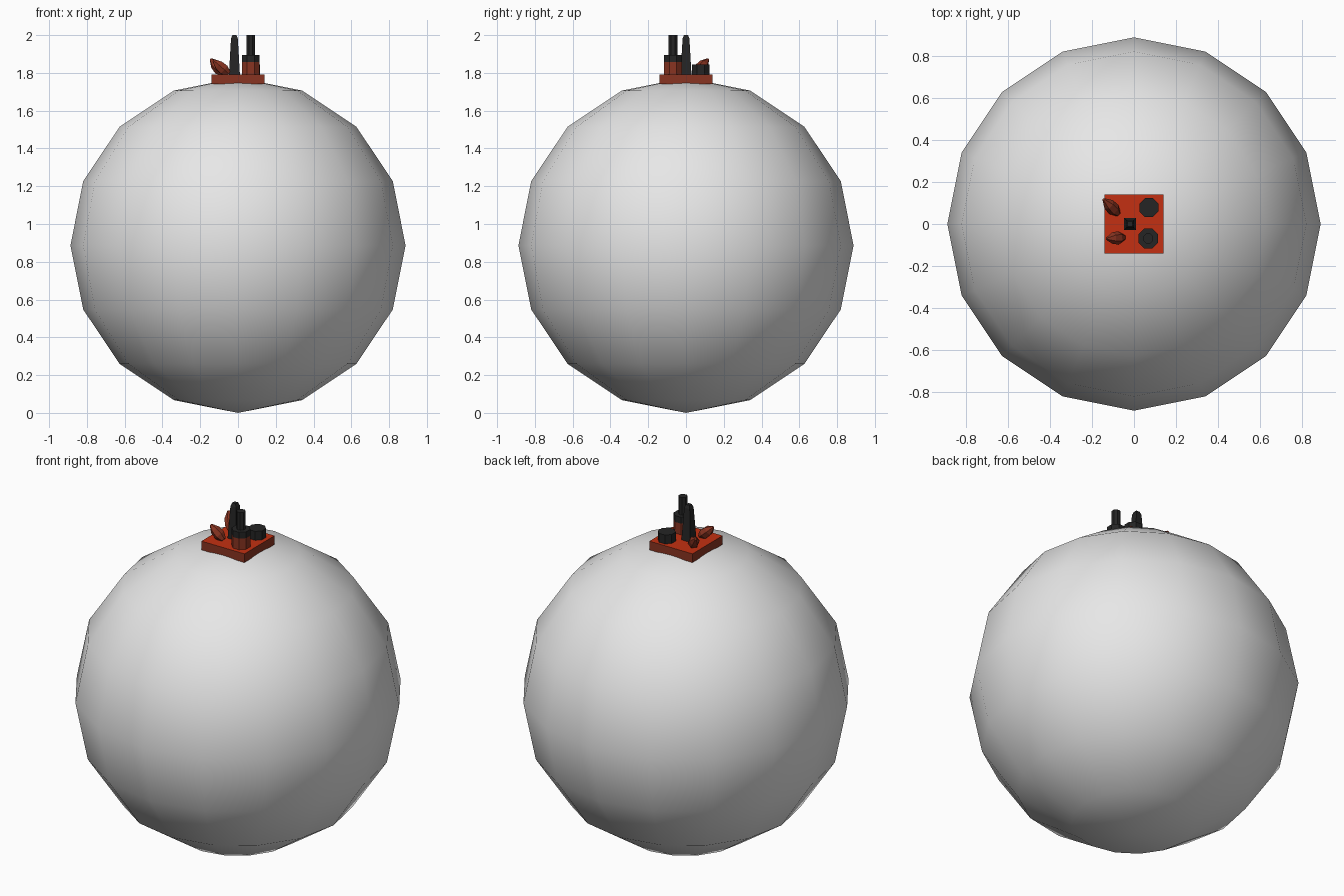
import bpy, bmesh, math
from mathutils import Vector

if "Cube" in bpy.data.objects:
    bpy.data.objects.remove(bpy.data.objects["Cube"])


def mat(name, rgb):
    m = bpy.data.materials.new(name)
    m.diffuse_color = (*rgb, 1)
    m.use_nodes = True
    m.node_tree.nodes["Principled BSDF"].inputs["Base Color"].default_value = m.diffuse_color
    return m


GREY = mat("pale grey", (0.8, 0.8, 0.8))
RED = mat("bright rust red", (0.55, 0.03, 0.006))
BROWN = mat("dark rust brown", (0.25, 0.034, 0.015))
BLACK = mat("charcoal", (0.018, 0.018, 0.018))


def lathe(name, profile, sides, mats, base, tip=None, turn=0.0, pick=None):
    """Loft rings of (radius, height) with a few flat sides, optionally leaning to a tip."""
    bm = bmesh.new()
    rings = []
    for r, h in profile:
        rings.append([bm.verts.new((r * math.cos(turn + math.tau * i / sides),
                                    r * math.sin(turn + math.tau * i / sides), h))
                      for i in range(sides)])
    for a, b in zip(rings, rings[1:]):
        for i in range(sides):
            j = (i + 1) % sides
            bm.faces.new((a[i], a[j], b[j], b[i]))
    bm.faces.new(rings[0][::-1])
    bm.faces.new(rings[-1])
    bm.normal_update()
    if pick:
        for f in bm.faces:
            f.material_index = pick(f)
    me = bpy.data.meshes.new(name)
    bm.to_mesh(me)
    bm.free()
    for m in mats:
        me.materials.append(m)
    ob = bpy.data.objects.new(name, me)
    bpy.context.collection.objects.link(ob)
    ob.location = base
    if tip:
        ob.rotation_euler = (Vector(tip) - Vector(base)).to_track_quat('Z', 'Y').to_euler()
    return ob


# Planet: smooth-shaded low-poly ball
R = 0.887
bpy.ops.mesh.primitive_uv_sphere_add(segments=16, ring_count=8, radius=R, location=(0, 0, R))
planet = bpy.context.object
planet.name = "planet"
planet.data.materials.append(GREY)
bpy.ops.object.shade_smooth()

# Square ground plate with brighter top
TOP = 1.792
S = math.sqrt(2)
lathe("ground_plate", [(0.141 * S, 0), (0.141 * S, TOP - 1.74)], 4, [BROWN, RED],
      (0, 0, 1.74), turn=math.pi / 4, pick=lambda f: 1 if f.normal.z > 0.5 else 0)

# Tapered obelisk with a small cap
lathe("obelisk", [(0.029 * S, 0), (0.018 * S, 0.19), (0.011 * S, 2.0 - TOP)], 4, [BLACK],
      (-0.019, 0, TOP), turn=math.pi / 4)

# Stepped tower: rust base, charcoal drum and chimney
EIGHTH = math.pi / 8
lathe("tower_base", [(0.051, 0), (0.051, 0.066)], 8, [BROWN], (0.068, -0.069, TOP), turn=EIGHTH)
lathe("tower_drum", [(0.051, 0), (0.051, 0.038)], 8, [BLACK], (0.068, -0.069, TOP + 0.066), turn=EIGHTH)
lathe("tower_chimney", [(0.025, 0), (0.025, 0.104)], 8, [BLACK], (0.068, -0.069, 1.896), turn=EIGHTH)

# Low tank
lathe("tank", [(0.049, 0), (0.049, 0.053)], 8, [BLACK], (0.071, 0.078, TOP), turn=EIGHTH)

# Leaning crystals
for name, base, tip in (("crystal_back", (-0.077, 0.050, 1.795), (-0.144, 0.117, 1.872)),
                        ("crystal_front", (-0.050, -0.064, 1.795), (-0.130, -0.070, 1.866))):
    n = (Vector(tip) - Vector(base)).length
    lathe(name, [(0.016, 0), (0.031, 0.3 * n), (0.028, 0.65 * n), (0.007, n)], 6, [BROWN], base, tip)
